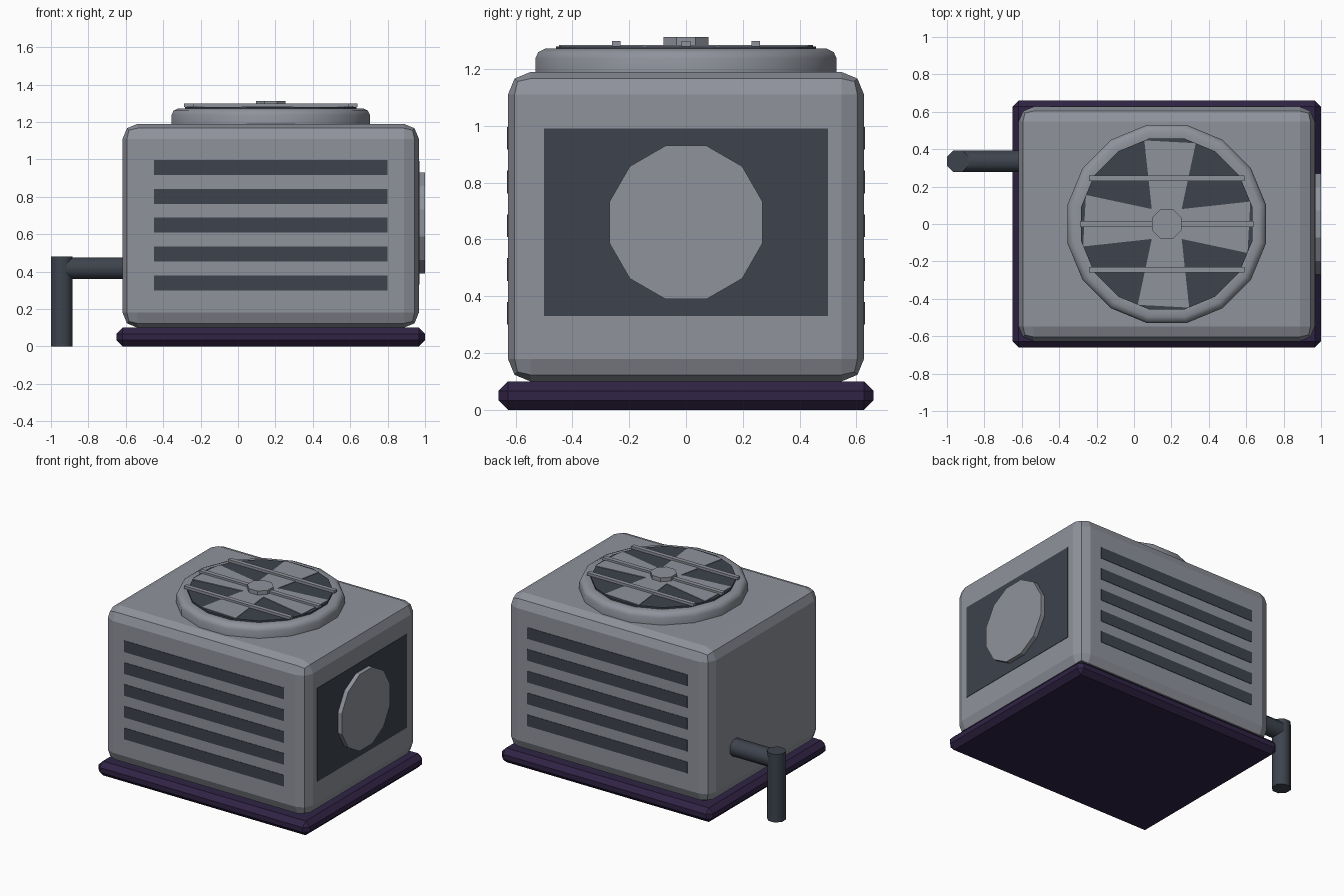
import bpy, bmesh, math
from mathutils import Matrix, Vector

if "Cube" in bpy.data.objects:
    bpy.data.objects.remove(bpy.data.objects["Cube"])

def material(name, rgb):
    m = bpy.data.materials.new(name)
    m.diffuse_color = (*rgb, 1)
    m.use_nodes = True
    m.node_tree.nodes["Principled BSDF"].inputs["Base Color"].default_value = m.diffuse_color
    return m

GREY = material("light grey", (0.275, 0.29, 0.33))
DARK = material("dark slate", (0.047, 0.057, 0.075))
PURPLE = material("dark purple", (0.029, 0.017, 0.058))
CX = 0.175  # centre of cabinet and fan

def finish(name, bm, mat, smooth=None):
    bmesh.ops.recalc_face_normals(bm, faces=bm.faces)
    me = bpy.data.meshes.new(name)
    bm.to_mesh(me)
    bm.free()
    me.materials.append(mat)
    ob = bpy.data.objects.new(name, me)
    bpy.context.collection.objects.link(ob)
    if smooth:
        bpy.context.view_layer.objects.active = ob
        ob.select_set(True)
        bpy.ops.object.shade_smooth_by_angle(angle=math.radians(smooth))
        ob.select_set(False)
    return ob

def box(name, lo, hi, mat, bevel=0, segments=1):
    bm = bmesh.new()
    lo, hi = Vector(lo), Vector(hi)
    bmesh.ops.create_cube(bm, size=1, matrix=Matrix.Translation((lo + hi) / 2) @ Matrix.Diagonal((*(hi - lo), 1)))
    if bevel:
        bmesh.ops.bevel(bm, geom=bm.edges[:], offset=bevel, segments=segments, profile=0.5, affect='EDGES')
    return finish(name, bm, mat)

def polygon(n, apothem):
    r = apothem / math.cos(math.pi / n)
    return [(r * math.cos((i + 0.5) * math.tau / n), r * math.sin((i + 0.5) * math.tau / n)) for i in range(n)]

def prism(name, pts, start, length, mat, axis='Z', smooth=None):
    bm = bmesh.new()
    face = bm.faces.new([bm.verts.new((x, y, 0)) for x, y in pts])
    ext = bmesh.ops.extrude_face_region(bm, geom=[face], use_keep_orig=True)
    bmesh.ops.translate(bm, verts=[v for v in ext['geom'] if isinstance(v, bmesh.types.BMVert)], vec=(0, 0, length))
    rot = Matrix.Rotation(math.pi / 2, 4, 'Y') if axis == 'X' else Matrix()
    bmesh.ops.transform(bm, matrix=Matrix.Translation(start) @ rot, verts=bm.verts)
    return finish(name, bm, mat, smooth)

# Base slab and cabinet
box("base", (-0.65, -0.66, 0), (1.0, 0.66, 0.10), PURPLE, 0.033)
box("cabinet", (-0.617, -0.627, 0.10), (0.967, 0.627, 1.19), GREY, 0.08, 2)

# Louvre slots, front and back
for side, name in ((-1, "front"), (1, "back")):
    for i in range(5):
        z = 0.34 + i * 0.154
        ys = sorted((side * 0.62, side * 0.630))
        box(f"{name}_louvre_{i + 1}", (-0.45, ys[0], z - 0.04), (0.80, ys[1], z + 0.04), DARK)

# Side panel with round cover
box("side_panel", (0.962, -0.50, 0.33), (0.970, 0.50, 0.99), DARK)
prism("round_cover", polygon(12, 0.27), (0.95, 0, 0.66), 0.05, GREY, 'X')

# Fan collar: lathed profile with rounded shoulder
profile = [(0.53, 1.18), (0.53, 1.238), (0.52, 1.26), (0.495, 1.272), (0.455, 1.268), (0.455, 1.18)]
bm = bmesh.new()
rings = [[bm.verts.new((CX + x, y, z)) for x, y in polygon(16, r)] for r, z in profile]
for a, b in zip(rings, rings[1:]):
    for i in range(16):
        j = (i + 1) % 16
        bm.faces.new((a[i], a[j], b[j], b[i]))
bm.faces.new(rings[0])
bm.faces.new(rings[-1])
finish("fan_collar", bm, GREY, 40)

# Fan well, blades, grille bars and hub
prism("fan_well", polygon(16, 0.458), (CX, 0, 1.19), 0.09, DARK)
star = []
for k in range(4):
    c, s = math.cos(k * math.pi / 2), math.sin(k * math.pi / 2)
    star += [(x * c - y * s, x * s + y * c) for x, y in ((0.08, 0.08), (0.155, 0.432), (-0.12, 0.447))]
prism("fan_blades", star, (CX, 0, 1.277), 0.007, GREY)
for name, y, half in (("front", -0.245, 0.415), ("middle", 0, 0.465), ("back", 0.245, 0.415)):
    box(f"grille_bar_{name}", (CX - half, y - 0.015, 1.279), (CX + half, y + 0.015, 1.298), GREY)
prism("fan_hub", polygon(8, 0.08), (CX, 0, 1.279), 0.033, GREY)

# Drain pipe
prism("pipe_horizontal", polygon(8, 0.057), (-0.942, 0.335, 0.418), 0.36, DARK, 'X', 50)
prism("pipe_vertical", polygon(8, 0.058), (-0.942, 0.335, 0), 0.48, DARK, 'Z', 50)
